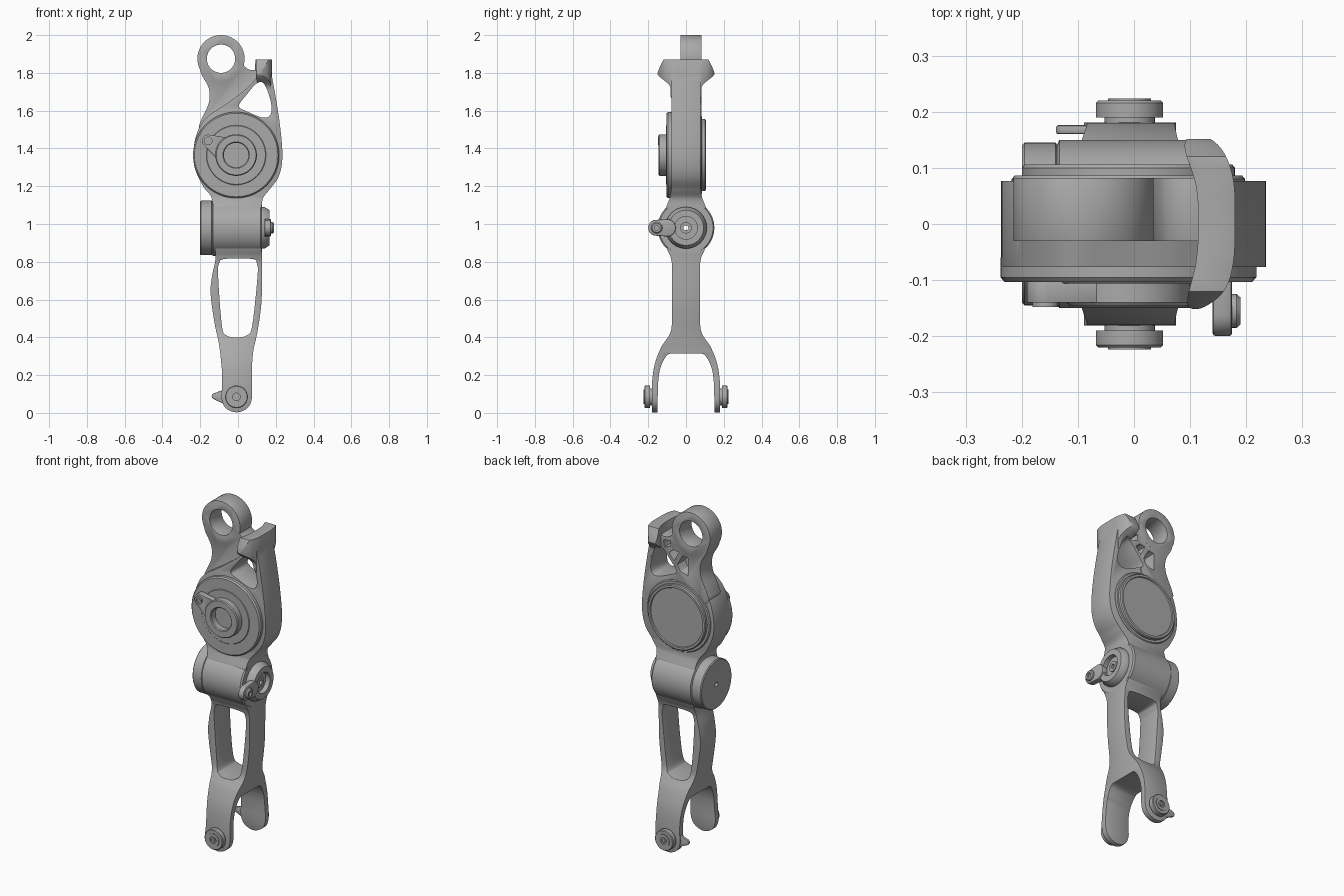
import bpy, bmesh, math
from mathutils import Vector

if "Cube" in bpy.data.objects:
    bpy.data.objects.remove(bpy.data.objects["Cube"])

GREY = (0.4, 0.4, 0.4, 1)
metal = bpy.data.materials.new("grey_metal")
metal.use_nodes = True
metal.diffuse_color = GREY
bsdf = metal.node_tree.nodes["Principled BSDF"]
bsdf.inputs["Base Color"].default_value = GREY
bsdf.inputs["Roughness"].default_value = 0.6


def place(axis, u, v, w):
    return {"X": (w, u, v), "Y": (u, w, v), "Z": (u, v, w)}[axis]


def finish(name, bm):
    bmesh.ops.remove_doubles(bm, verts=bm.verts, dist=1e-5)
    bmesh.ops.recalc_face_normals(bm, faces=bm.faces)
    mesh = bpy.data.meshes.new(name)
    bm.to_mesh(mesh)
    bm.free()
    mesh.materials.append(metal)
    ob = bpy.data.objects.new(name, mesh)
    bpy.context.collection.objects.link(ob)
    return ob


def spline(points, steps=6):
    """Closed smooth curve through the points; a repeated point makes a corner."""
    out, n = [], len(points)
    for i in range(n):
        a, b, c, d = (Vector(points[(i + k) % n]) for k in (-1, 0, 1, 2))
        if (b - c).length < 1e-6:
            continue
        for s in range(steps):
            t = s / steps
            out.append(0.5 * (2 * b + (c - a) * t + (2 * a - 5 * b + 4 * c - d) * t * t
                              + (3 * b - a - 3 * c + d) * t ** 3))
    return out


def hull(c1, r1, c2, r2, n=48):
    """Outline wrapped around two circles."""
    out = []
    for i in range(n):
        d = Vector((math.cos(math.tau * i / n), math.sin(math.tau * i / n)))
        out.append(max((Vector(c) + d * r for c, r in ((c1, r1), (c2, r2))), key=d.dot))
    return [p for i, p in enumerate(out) if (p - out[i - 1]).length > 1e-5]


def circle(c, r):
    return hull(c, r, c, r, 64)


def mirrored(half):
    return half + [(-u, v) for u, v in reversed(half)]


def prism(name, axis, outline, lo, hi):
    bm = bmesh.new()
    face = bm.faces.new([bm.verts.new(place(axis, u, v, lo)) for u, v in outline])
    ext = bmesh.ops.extrude_face_region(bm, geom=[face])["geom"]
    shift = Vector(place(axis, 0, 0, hi - lo))
    bmesh.ops.translate(bm, vec=shift, verts=[g for g in ext if isinstance(g, bmesh.types.BMVert)])
    return finish(name, bm)


def lathe(name, axis, centre, profile, n=64):
    """Turn (radius, height) points; a profile off the axis closes into a ring."""
    bm = bmesh.new()
    rings = [[bm.verts.new(place(axis, centre[0] + r * math.cos(math.tau * i / n),
                                 centre[1] + r * math.sin(math.tau * i / n), w))
              for i in range(n)] for r, w in profile]
    for k in range(0 if profile[0][0] > 0 else 1, len(rings)):
        for i in range(n):
            j = (i + 1) % n
            bm.faces.new((rings[k - 1][i], rings[k - 1][j], rings[k][j], rings[k][i]))
    return finish(name, bm)


def apply_modifiers(ob):
    bpy.context.view_layer.objects.active = ob
    for m in list(ob.modifiers):
        bpy.ops.object.modifier_apply(modifier=m.name)


def combine(ob, other, op):
    m = ob.modifiers.new(op, "BOOLEAN")
    m.operation, m.solver, m.object = op, "EXACT", other
    apply_modifiers(ob)
    bpy.data.objects.remove(other)


def bevel(ob, width):
    m = ob.modifiers.new("edge", "BEVEL")
    m.width, m.segments, m.limit_method, m.angle_limit = width, 2, "ANGLE", math.radians(40)
    apply_modifiers(ob)


# Upper link: housing, neck with ring, and flared top lip
upper = prism("upper_link", "Y", spline([
    (-0.13, 1.05), (-0.13, 1.05), (-0.14, 1.14), (-0.185, 1.2), (-0.23, 1.3), (-0.235, 1.4),
    (-0.21, 1.5), (-0.16, 1.57), (-0.07, 1.63), (0.06, 1.73), (0.125, 1.82), (0.125, 1.82),
    (0.172, 1.82), (0.172, 1.82), (0.2, 1.67), (0.225, 1.5), (0.235, 1.35), (0.215, 1.25),
    (0.165, 1.18), (0.13, 1.13), (0.125, 1.05), (0.125, 1.05)]), -0.2, 0.2)
side = mirrored([(0.12, 1.0), (0.105, 1.09), (0.085, 1.14), (0.077, 1.19), (0.077, 1.95)])
combine(upper, prism("side_cut", "X", side, -0.5, 0.5), "INTERSECT")

lip = prism("top_lip", "X", spline(mirrored(
    [(0.07, 1.66), (0.085, 1.73), (0.145, 1.785), (0.147, 1.81), (0.12, 1.87), (0.12, 1.87)])), 0, 0.3)
leaf = spline([(0.18, 0), (0.177, 0.08), (0.155, 0.135), (0.115, 0.16), (0.09, 0.14), (0.11, 0.07),
               (0.115, 0), (0.11, -0.07), (0.095, -0.14), (0.12, -0.15), (0.16, -0.12), (0.177, -0.07)])
combine(lip, prism("leaf_cut", "Z", leaf, 1.5, 2), "INTERSECT")

RING = (-0.09, 1.875)
neck = prism("neck", "Y", spline([
    (-0.2, 1.5), (-0.195, 1.55), (-0.155, 1.64), (-0.155, 1.72), (-0.2, 1.82), (-0.14, 1.9),
    (-0.02, 1.9), (0.035, 1.835), (0.07, 1.815), (0.13, 1.81), (0.14, 1.75), (0.06, 1.68),
    (0.02, 1.6), (0, 1.5), (-0.1, 1.45)]), -0.03, 0.082)
combine(neck, prism("ring", "Y", circle(RING, 0.125), -0.0301, 0.0821), "UNION")
combine(upper, neck, "UNION")
combine(upper, lip, "UNION")
combine(upper, prism("ring_hole", "Y", circle(RING, 0.075), -0.3, 0.3), "DIFFERENCE")
window = spline([(0.005, 1.625), (0.05, 1.69), (0.1, 1.745), (0.135, 1.745), (0.165, 1.68),
                 (0.178, 1.61), (0.165, 1.57), (0.125, 1.565), (0.05, 1.595)])
combine(upper, prism("window_cut", "Y", window, -0.3, 0.3), "DIFFERENCE")
# Rear pockets, leaving ribs between them
for pocket in ([(0.045, 1.8), (0.09, 1.79), (0.085, 1.75), (0.045, 1.765)],
               [(-0.01, 1.745), (0.025, 1.75), (0.055, 1.725), (0.02, 1.685)],
               [(-0.07, 1.725), (-0.035, 1.73), (0, 1.67), (-0.02, 1.635), (-0.07, 1.62)]):
    combine(upper, prism("pocket_cut", "Y", pocket, 0.01, 0.3), "DIFFERENCE")
bevel(upper, 0.006)

# Lower link: window frame that opens into a fork
lower = prism("lower_link", "Y", spline([
    (-0.13, 0.95), (-0.13, 0.95), (-0.118, 0.83), (-0.138, 0.72), (-0.145, 0.63), (-0.125, 0.48),
    (-0.1, 0.36), (-0.085, 0.22), (-0.085, 0.13), (-0.088, 0.08), (-0.066, 0.026), (-0.008, 0.003),
    (0.05, 0.026), (0.074, 0.08), (0.073, 0.2), (0.08, 0.32), (0.105, 0.44), (0.125, 0.6),
    (0.127, 0.8), (0.122, 0.95), (0.122, 0.95)]), -0.3, 0.3)
fork = [(0.11, 0.95), (0.11, 0.95), (0.105, 0.88), (0.08, 0.82), (0.074, 0.75), (0.074, 0.5), (0.085, 0.42),
        (0.13, 0.35), (0.165, 0.26), (0.18, 0.15), (0.18, -0.02), (0.18, -0.02),
        (0.15, -0.02), (0.15, -0.02), (0.148, 0.15), (0.135, 0.24), (0.105, 0.3), (0.08, 0.315), (0.08, 0.315)]
combine(lower, prism("fork_cut", "X", spline(mirrored(fork)), -0.5, 0.5), "INTERSECT")
window = spline([(-0.07, 0.815), (0.075, 0.815), (0.1, 0.79), (0.103, 0.72), (0.075, 0.46),
                 (0.045, 0.41), (-0.01, 0.4), (-0.06, 0.41), (-0.085, 0.46), (-0.105, 0.72), (-0.1, 0.79)])
combine(lower, prism("frame_cut", "Y", window, -0.3, 0.3), "DIFFERENCE")
bevel(lower, 0.008)

# Elbow barrel with end caps and a through bore
ELBOW = (0, 0.98)
lathe("elbow_barrel", "X", ELBOW, [
    (0.013, -0.2), (0.14, -0.2), (0.145, -0.195), (0.145, -0.14), (0.141, -0.137), (0.15, -0.133),
    (0.15, 0.118), (0.143, 0.126), (0.11, 0.126), (0.11, 0.14), (0.093, 0.168), (0.06, 0.168),
    (0.06, 0.14), (0.03, 0.14), (0.03, 0.15), (0.013, 0.15)])
bevel(prism("elbow_lug", "X", hull((-0.158, 0.98), 0.042, (-0.1, 0.98), 0.046), 0.14, 0.175), 0.006)
lathe("elbow_lug_screw", "X", (-0.155, 0.98),
      [(0, 0.17), (0.03, 0.17), (0.03, 0.183), (0.024, 0.19), (0.013, 0.19), (0.013, 0.18), (0, 0.18)], 32)

# Front drive disc, hub and its lever
DRIVE = (-0.01, 1.365)
lathe("front_disc", "Y", DRIVE, [
    (0, -0.06), (0.228, -0.06), (0.228, -0.095), (0.221, -0.103), (0.158, -0.103), (0.155, -0.106), (0, -0.106)])
lathe("front_hub", "Y", DRIVE, [
    (0.065, -0.1), (0.11, -0.1), (0.11, -0.14), (0.105, -0.146), (0.07, -0.146), (0.065, -0.141)])
lever = prism("hub_lever", "Y", hull((-0.158, 1.44), 0.033, DRIVE, 0.085), -0.14, -0.1)
combine(lever, prism("lever_cut", "Y", circle(DRIVE, 0.09), -0.3, 0.3), "DIFFERENCE")
bevel(lever, 0.004)
lathe("lever_screw", "Y", (-0.158, 1.44),
      [(0, -0.13), (0.023, -0.13), (0.023, -0.148), (0.012, -0.148), (0.012, -0.142), (0, -0.142)], 32)

# Rear cover
lathe("rear_cover", "Y", DRIVE, [
    (0, 0.06), (0.208, 0.06), (0.208, 0.08), (0.203, 0.086), (0.19, 0.086), (0.19, 0.1),
    (0.185, 0.106), (0.173, 0.106), (0.17, 0.1), (0, 0.1)])

# Fork bolts on both prongs
PIVOT = (-0.008, 0.085)
for name, s in (("front_bolt", -1), ("rear_bolt", 1)):
    lathe(name, "Y", PIVOT, [(r, s * w) for r, w in (
        (0, 0.16), (0.045, 0.16), (0.045, 0.19), (0.06, 0.19), (0.06, 0.216), (0.056, 0.22), (0.038, 0.22),
        (0.038, 0.224), (0.02, 0.224), (0.02, 0.216), (0.01, 0.216), (0.01, 0.222), (0, 0.222))], 48)
bevel(prism("fork_tab", "Y", hull((-0.122, 0.088), 0.017, (-0.06, 0.085), 0.04), 0.16, 0.176), 0.004)

# Smooth shading with sharp edges kept
bpy.ops.object.select_all(action="DESELECT")
for ob in bpy.context.scene.objects:
    if ob.type == "MESH" and metal.name in ob.data.materials:
        ob.select_set(True)
        bpy.context.view_layer.objects.active = ob
bpy.ops.object.shade_smooth_by_angle(angle=math.radians(35))
